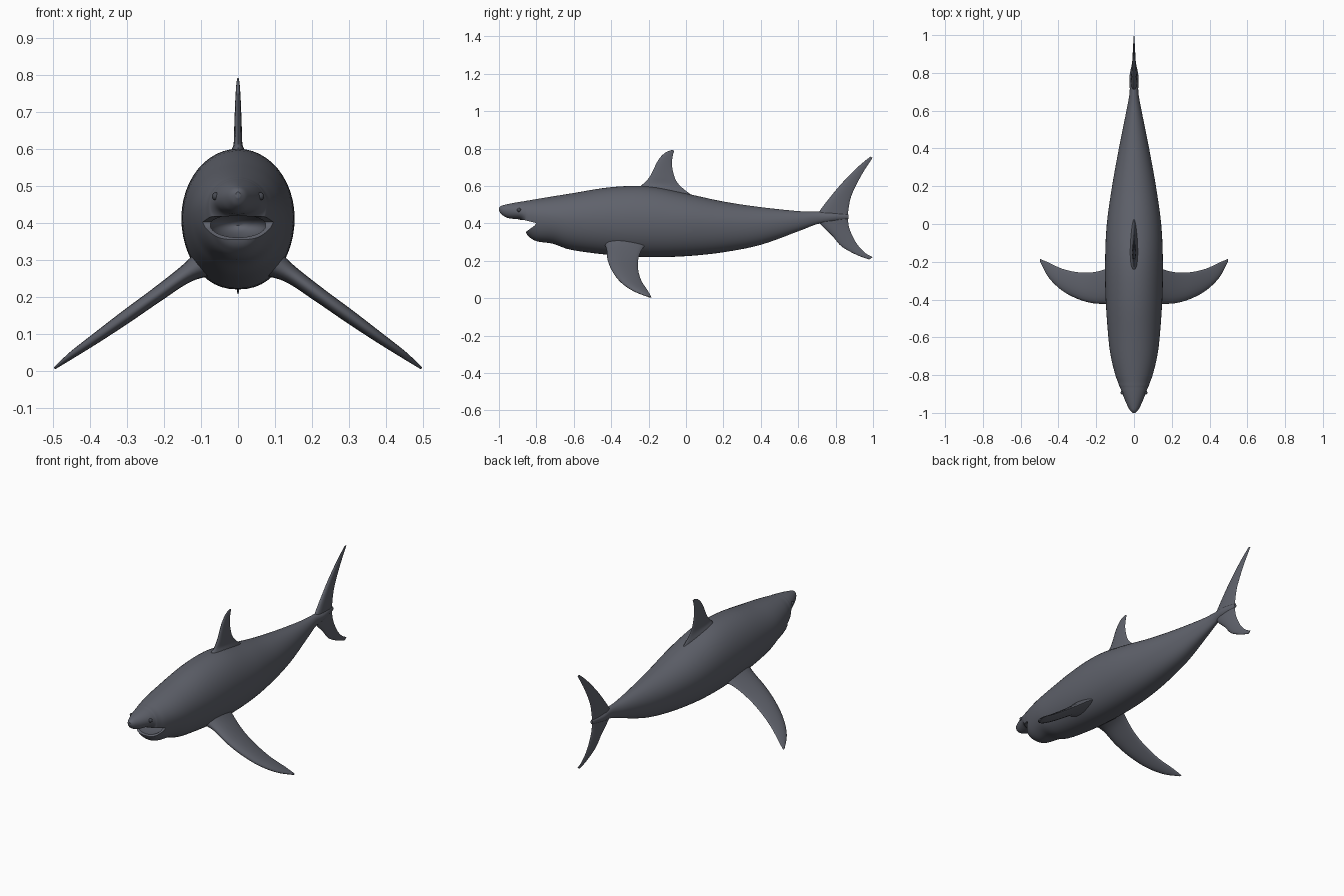
import bpy, bmesh, math
from mathutils import Vector

if "Cube" in bpy.data.objects:
    bpy.data.objects.remove(bpy.data.objects["Cube"])

skin = bpy.data.materials.new("slate_grey")
skin.diffuse_color = (0.115, 0.122, 0.148, 1)
skin.use_nodes = True
skin.node_tree.nodes["Principled BSDF"].inputs["Base Color"].default_value = skin.diffuse_color
dark = bpy.data.materials.new("eye_dark")
dark.diffuse_color = (0.06, 0.065, 0.08, 1)
dark.use_nodes = True
dark.node_tree.nodes["Principled BSDF"].inputs["Base Color"].default_value = dark.diffuse_color


def spline(rows, steps):
    """Smooth Catmull-Rom resampling of a list of equal-length tuples."""
    out = []
    for i in range(len(rows) - 1):
        p = [Vector(rows[max(0, min(len(rows) - 1, i + k))]) for k in (-1, 0, 1, 2)]
        for s in range(steps):
            t = s / steps
            out.append(0.5 * (2 * p[1] + (p[2] - p[0]) * t
                       + (2 * p[0] - 5 * p[1] + 4 * p[2] - p[3]) * t ** 2
                       + (3 * p[1] - p[0] - 3 * p[2] + p[3]) * t ** 3))
    return out + [Vector(rows[-1])]


def loft(name, rings, mat=skin):
    """Skin a list of point rings and cap both ends."""
    bm = bmesh.new()
    vr = [[bm.verts.new(p) for p in r] for r in rings]
    n = len(vr[0])
    for a, b in zip(vr, vr[1:]):
        for i in range(n):
            bm.faces.new((a[i], a[(i + 1) % n], b[(i + 1) % n], b[i]))
    bm.faces.new(vr[0])
    bm.faces.new(vr[-1])
    bmesh.ops.recalc_face_normals(bm, faces=bm.faces)
    me = bpy.data.meshes.new(name)
    bm.to_mesh(me)
    bm.free()
    ob = bpy.data.objects.new(name, me)
    bpy.context.collection.objects.link(ob)
    me.materials.append(mat)
    return ob


def smooth(ob, angle=40):
    bpy.ops.object.select_all(action='DESELECT')
    ob.select_set(True)
    bpy.context.view_layer.objects.active = ob
    bpy.ops.object.shade_smooth_by_angle(angle=math.radians(angle))


def fin(name, rows, side):
    """rows: leading xyz, trailing xyz, half thickness along the side vector."""
    rings = []
    for r in spline(rows, 6):
        le, te, h = Vector(r[0:3]), Vector(r[3:6]), r[6]
        ring = []
        for k in range(20):
            a = 2 * math.pi * k / 20
            u = (1 - math.cos(a)) / 2
            ring.append(le.lerp(te, u) + Vector(side) * h * math.sin(a) * (1.25 - 0.7 * u))
        rings.append(ring)
    ob = loft(name, rings)
    smooth(ob, 60)
    return ob


# Body: y, top, bottom, half width, height of widest point
body_rows = [
    (-1.0, .484, .468, .006, .476), (-.985, .495, .447, .022, .472),
    (-.955, .503, .430, .038, .468), (-.92, .510, .424, .053, .465),
    (-.885, .516, .419, .066, .460), (-.865, .519, .395, .074, .452),
    (-.855, .521, .350, .079, .447), (-.835, .524, .325, .086, .44),
    (-.795, .531, .304, .100, .435), (-.71, .545, .291, .121, .428),
    (-.61, .561, .258, .135, .42), (-.40, .594, .231, .150, .415),
    (-.20, .598, .220, .153, .412), (0, .560, .225, .144, .405),
    (.20, .517, .246, .116, .395), (.40, .487, .286, .080, .395),
    (.60, .466, .358, .040, .415), (.70, .463, .396, .023, .432),
    (.78, .461, .408, .024, .436), (.87, .448, .425, .006, .437)]
rings = []
for y, top, bot, w, zc in spline(body_rows, 5):
    ring = []
    for k in range(48):
        a = 2 * math.pi * k / 48
        s = math.sin(a)
        c = math.cos(a)
        e = 1.0 if s > 0 else 0.9
        x = w * math.copysign(abs(c) ** e, c)
        ring.append((x, y, zc + s * ((top - zc) if s > 0 else (zc - bot))))
    rings.append(ring)
body = loft("body", rings)

# Mouth: a wedge between the jaws and a rounded throat behind it
wedge_yz = [(-.93, .419), (-.86, .417), (-.80, .402), (-.81, .388), (-.86, .352), (-.93, .335)]
wedge = loft("mouth_wedge", [[(x, y, z) for y, z in wedge_yz] for x in (-.2, .2)])
bpy.ops.mesh.primitive_uv_sphere_add(segments=32, ring_count=16, location=(0, -.79, .393))
throat = bpy.context.object
throat.name = "mouth_throat"
throat.scale = (.076, .14, .036)
throat.data.materials.append(skin)
bpy.context.view_layer.update()
for cutter in (wedge, throat):
    cutter.hide_render = True
    m = body.modifiers.new("mouth", 'BOOLEAN')
    m.operation = 'DIFFERENCE'
    m.solver = 'EXACT'
    m.object = cutter
    bpy.context.view_layer.objects.active = body
    bpy.ops.object.modifier_apply(modifier=m.name)
    bpy.data.objects.remove(cutter)
smooth(body, 40)

# Dorsal fin
fin("dorsal_fin", [
    (0, -.27, .55, 0, .10, .50, .035), (0, -.245, .597, 0, .025, .555, .024),
    (0, -.222, .618, 0, -.03, .60, .013), (0, -.19, .656, 0, -.058, .64, .011),
    (0, -.15, .736, 0, -.075, .71, .008), (0, -.113, .777, 0, -.07, .765, .005),
    (0, -.075, .793, 0, -.062, .788, .002)], (1, 0, 0))

# Tail fin: upper and lower lobes
fin("tail_upper_lobe", [
    (0, .70, .435, 0, .865, .43, .018), (0, .72, .475, 0, .868, .47, .016),
    (0, .82, .60, 0, .885, .55, .011), (0, .917, .70, 0, .937, .656, .006),
    (0, .985, .757, 0, .998, .752, .002)], (1, 0, 0))
fin("tail_lower_lobe", [
    (0, .70, .44, 0, .865, .45, .018), (0, .715, .40, 0, .868, .40, .016),
    (0, .78, .336, 0, .88, .355, .012), (0, .832, .277, 0, .912, .293, .008),
    (0, .912, .232, 0, .955, .245, .005), (0, .98, .207, 0, .998, .22, .002)], (1, 0, 0))

# Pectoral fins and eyes, mirrored left and right
pectoral = [(.08, -.44, -.20, .295, .045), (.14, -.425, -.235, .262, .026),
            (.22, -.419, -.256, .205, .021), (.30, -.396, -.255, .148, .019),
            (.38, -.353, -.237, .091, .015), (.45, -.285, -.205, .042, .010),
            (.497, -.198, -.185, .006, .003)]
for sx, side in ((1, "right"), (-1, "left")):
    fin("pectoral_fin_" + side,
        [(sx * x, a, z, sx * x, b, z, h) for x, a, b, z, h in pectoral],
        (sx * .57, 0, .82))
    bpy.ops.mesh.primitive_uv_sphere_add(segments=16, ring_count=8, radius=.011,
                                         location=(sx * .060, -.893, .472))
    eye = bpy.context.object
    eye.name = "eye_" + side
    eye.data.materials.append(dark)
    smooth(eye, 60)
